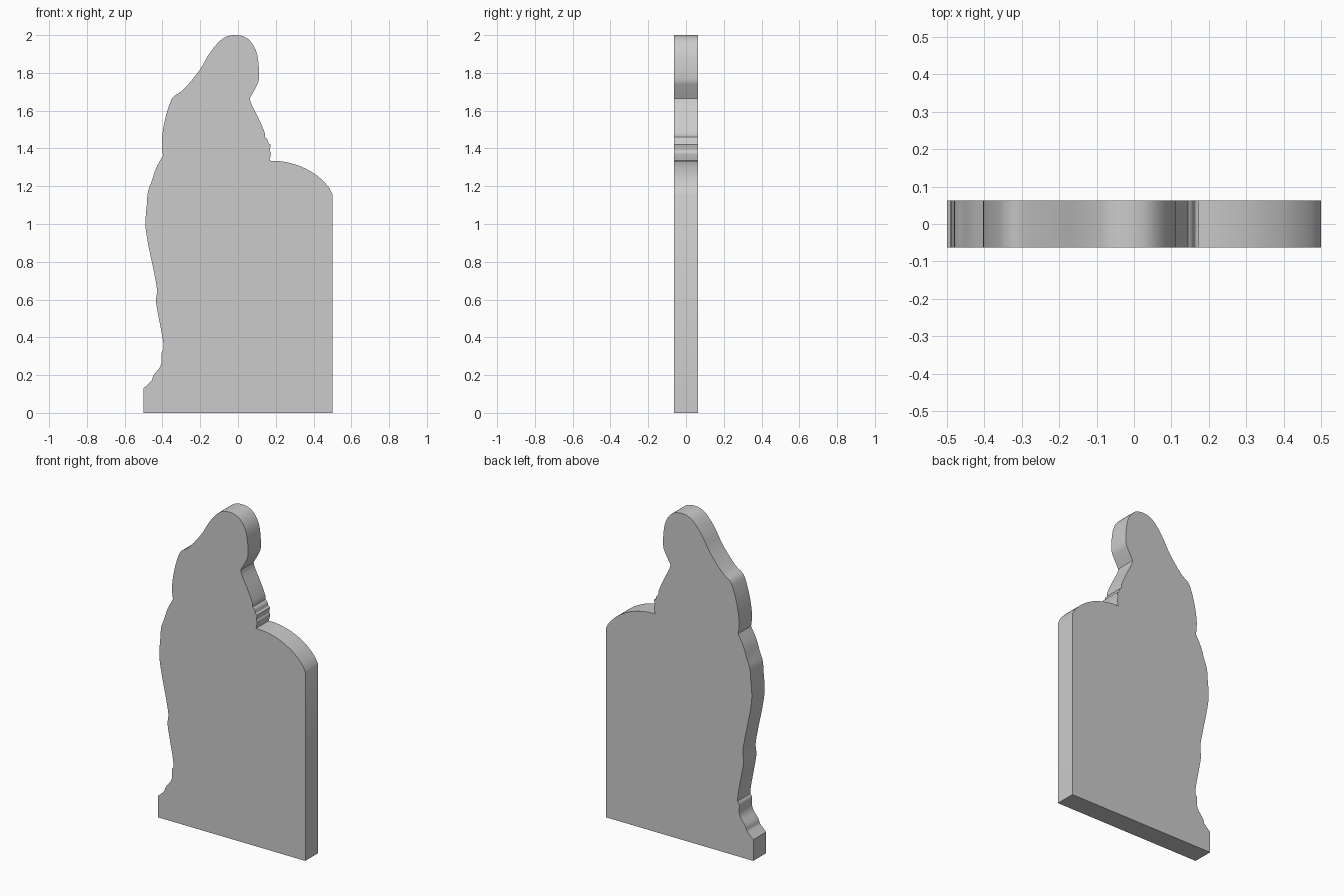
import bpy, bmesh
from mathutils import Vector

if "Cube" in bpy.data.objects:
    bpy.data.objects.remove(bpy.data.objects["Cube"])

HALF_DEPTH = 0.0625

# Outline runs (x, z), clockwise from the foot; each run is smooth, ends are sharp corners
RUNS = [
    # rocky foot
    [(-.5, .13), (-.476, .152), (-.457, .17)],
    [(-.457, .17), (-.446, .2), (-.415, .24), (-.404, .272), (-.405, .315), (-.393, .338)],
    # back of the robe
    [(-.393, .338), (-.398, .39), (-.42, .505), (-.434, .59), (-.429, .655), (-.45, .77),
     (-.477, .9), (-.49, 1.0), (-.483, 1.1), (-.477, 1.17), (-.457, 1.226), (-.434, 1.295),
     (-.397, 1.364)],
    # shoulder, hood and face
    [(-.397, 1.364), (-.402, 1.395), (-.402, 1.46), (-.386, 1.555), (-.36, 1.64),
     (-.339, 1.676), (-.3, 1.702), (-.254, 1.75), (-.2, 1.82), (-.159, 1.89),
     (-.116, 1.948), (-.07, 1.988), (-.016, 2.0), (.042, 1.987), (.085, 1.94),
     (.106, 1.873), (.111, 1.77), (.095, 1.725), (.062, 1.665)],
    # chest
    [(.062, 1.665), (.072, 1.632), (.111, 1.555), (.141, 1.485), (.143, 1.46)],
    # hands
    [(.143, 1.46), (.156, 1.447), (.163, 1.425), (.174, 1.42)],
    [(.174, 1.42), (.168, 1.39), (.174, 1.375), (.166, 1.335)],
    # arched tablet
    [(.166, 1.335), (.22, 1.333), (.286, 1.32), (.354, 1.295), (.423, 1.253),
     (.476, 1.2), (.5, 1.157)],
]


def smooth_run(points, steps=4):
    """Catmull-Rom through the points, without the last one."""
    p = [Vector(q) for q in points]
    p = [2 * p[0] - p[1]] + p + [2 * p[-1] - p[-2]]
    out = []
    for a, b, c, d in zip(p, p[1:], p[2:], p[3:]):
        for i in range(steps):
            t = i / steps
            out.append(0.5 * (2 * b + (c - a) * t + (2 * a - 5 * b + 4 * c - d) * t * t
                              + (3 * b - a - 3 * c + d) * t ** 3))
    return out


outline = [Vector((-.5, 0))]
for run in RUNS:
    outline += smooth_run(run)
outline += [Vector((.5, 1.157)), Vector((.5, 0))]

# Extrude the outline into a flat slab
bm = bmesh.new()
face = bm.faces.new([bm.verts.new((p.x, -HALF_DEPTH, p.y)) for p in outline])
ext = bmesh.ops.extrude_face_region(bm, geom=[face], use_keep_orig=True)
moved = [g for g in ext["geom"] if isinstance(g, bmesh.types.BMVert)]
bmesh.ops.translate(bm, verts=moved, vec=(0, 2 * HALF_DEPTH, 0))
bmesh.ops.recalc_face_normals(bm, faces=bm.faces)
mesh = bpy.data.meshes.new("memorial_slab")
bm.to_mesh(mesh)
bm.free()

slab = bpy.data.objects.new("memorial_slab", mesh)
bpy.context.collection.objects.link(slab)

stone = bpy.data.materials.new("grey_stone")
stone.diffuse_color = (0.6, 0.6, 0.6, 1)
stone.use_nodes = True
stone.node_tree.nodes["Principled BSDF"].inputs["Base Color"].default_value = stone.diffuse_color
mesh.materials.append(stone)

bpy.context.view_layer.objects.active = slab
slab.select_set(True)
bpy.ops.object.shade_smooth_by_angle(angle=0.52)
